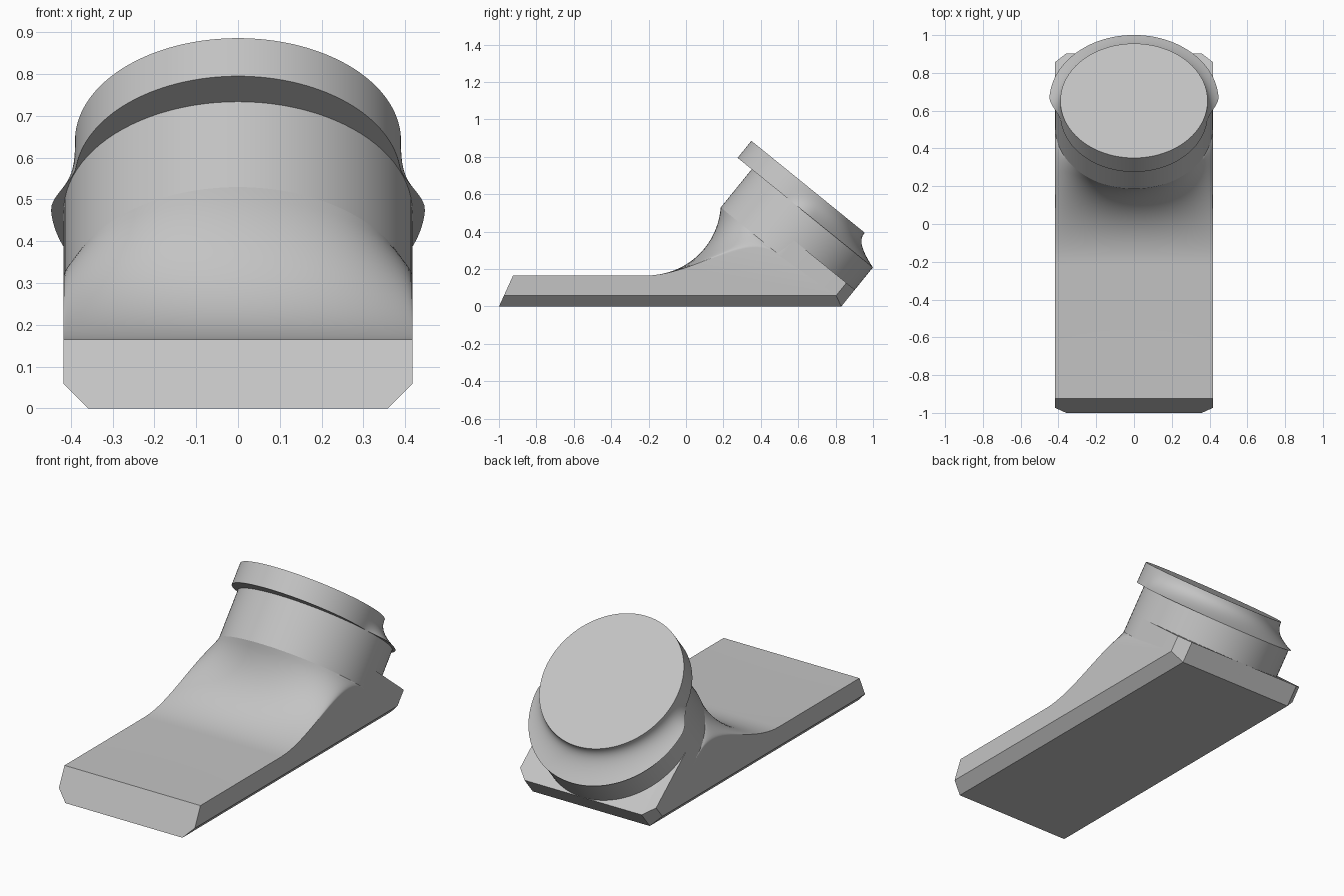
import bpy, bmesh, math
from mathutils import Vector

if "Cube" in bpy.data.objects:
    bpy.data.objects.remove(bpy.data.objects["Cube"], do_unlink=True)

# Material
grey = bpy.data.materials.new("light grey")
grey.use_nodes = True
colour = (0.55, 0.55, 0.55, 1)
grey.diffuse_color = colour
grey.node_tree.nodes["Principled BSDF"].inputs["Base Color"].default_value = colour

# Tilted frame: u runs back and down along the disc, w runs up the neck axis
BACK = Vector((0, 0.777, -0.63)).normalized()
AXIS = Vector((0, 0.63, 0.777)).normalized()
CENTRE = Vector((0, 0.6525, 0.64))
R = 0.417
OFFSET = 0.124
LEDGE, SHOULDER, ROOT = -0.117, -0.27, -0.38
REAR = OFFSET + R


def tilted(x, u, w):
    return CENTRE + Vector((x, 0, 0)) + BACK * u + AXIS * w


def loft(bm, rings, closed):
    """Skin equal-length closed rings and cap both ends."""
    rows = [[bm.verts.new(p) for p in ring] for ring in rings]
    n = len(rows[0])
    for a, b in zip(rows, rows[1:]):
        for i in range(n):
            j = (i + 1) % n
            bm.faces.new((a[i], a[j], b[j], b[i]))
    if closed:
        bm.faces.new(rows[0])
        bm.faces.new(rows[-1])


def finish(bm, name):
    bmesh.ops.recalc_face_normals(bm, faces=bm.faces)
    mesh = bpy.data.meshes.new(name)
    bm.to_mesh(mesh)
    bm.free()
    obj = bpy.data.objects.new(name, mesh)
    bpy.context.collection.objects.link(obj)
    mesh.materials.append(grey)
    bpy.ops.object.select_all(action='DESELECT')
    obj.select_set(True)
    bpy.context.view_layer.objects.active = obj
    bpy.ops.object.shade_smooth_by_angle(angle=math.radians(30))
    return obj


def bezier(p0, p1, p2, p3, t):
    s = 1 - t
    return p0 * s**3 + p1 * 3 * s * s * t + p2 * 3 * s * t * t + p3 * t**3


# Base: lengthwise sections whose top sweeps up into the neck
def base_section(angle):
    x = R * math.sin(angle)
    side = 1 - math.cos(angle)
    p0 = Vector((x, -0.22, 0.165))
    p1 = Vector((x, 0.01 + 0.04 * side, 0.165))
    p2 = Vector((x, 0.17, 0.33)).lerp(Vector((x, 0.33, 0.42)), side)
    p3 = tilted(x, OFFSET - R * math.cos(angle), ROOT)
    sweep = [bezier(p0, p1, p2, p3, i / 20) for i in range(21)]
    return ([Vector((x, -1, 0)), Vector((x, -0.925, 0.165))] + sweep +
            [tilted(x, OFFSET, SHOULDER), tilted(x, REAR, SHOULDER),
             Vector((x, 0.83, 0))])


bm = bmesh.new()
COLUMNS = 48
loft(bm, [base_section(math.pi * (i / COLUMNS - 0.5)) for i in range(COLUMNS + 1)], True)

# Chamfers along the bottom sides and the rear corners
CHAMFER = 0.058
for s in (-1, 1):
    side = Vector((s, 0, 0))
    cuts = ((Vector((s * R, 0, CHAMFER)), side - Vector((0, 0, 1))),
            (tilted(s * R, REAR - CHAMFER, 0), side + BACK))
    for point, normal in cuts:
        cut = bmesh.ops.bisect_plane(
            bm, geom=bm.verts[:] + bm.edges[:] + bm.faces[:],
            plane_co=point, plane_no=normal, clear_outer=True)
        rim = [e for e in bm.edges if e.is_boundary]
        bmesh.ops.holes_fill(bm, edges=rim, sides=0)
finish(bm, "base")


# Neck: tilted cylinder between base and cap
def circle(u, r, w, n=96):
    return [tilted(r * math.sin(a), u + r * math.cos(a), w)
            for a in (2 * math.pi * i / n for i in range(n))]


bm = bmesh.new()
loft(bm, [circle(OFFSET, R, ROOT), circle(OFFSET, R, LEDGE)], True)
finish(bm, "neck")


# Cap: disc whose rear half flares out to a wider lip
def cap_ring(t, n=144):
    r0, lip, shift = 0.39, 0.448, 0.095
    ring = []
    for i in range(n):
        a = 2 * math.pi * i / n
        c, s = math.cos(a), math.sin(a)
        wide = shift * c + math.sqrt(lip**2 - (shift * s)**2)
        from_back = math.degrees(math.acos(max(-1, min(1, c))))
        k = max(0, min(1, (97 - from_back) / 22))
        k = k * k * (3 - 2 * k)
        r = r0 + (wide - r0) * k * t**2.5
        ring.append(tilted(r * s, r * c, LEDGE * t))
    return ring


bm = bmesh.new()
loft(bm, [cap_ring(i / 12) for i in range(13)], True)
finish(bm, "cap")
